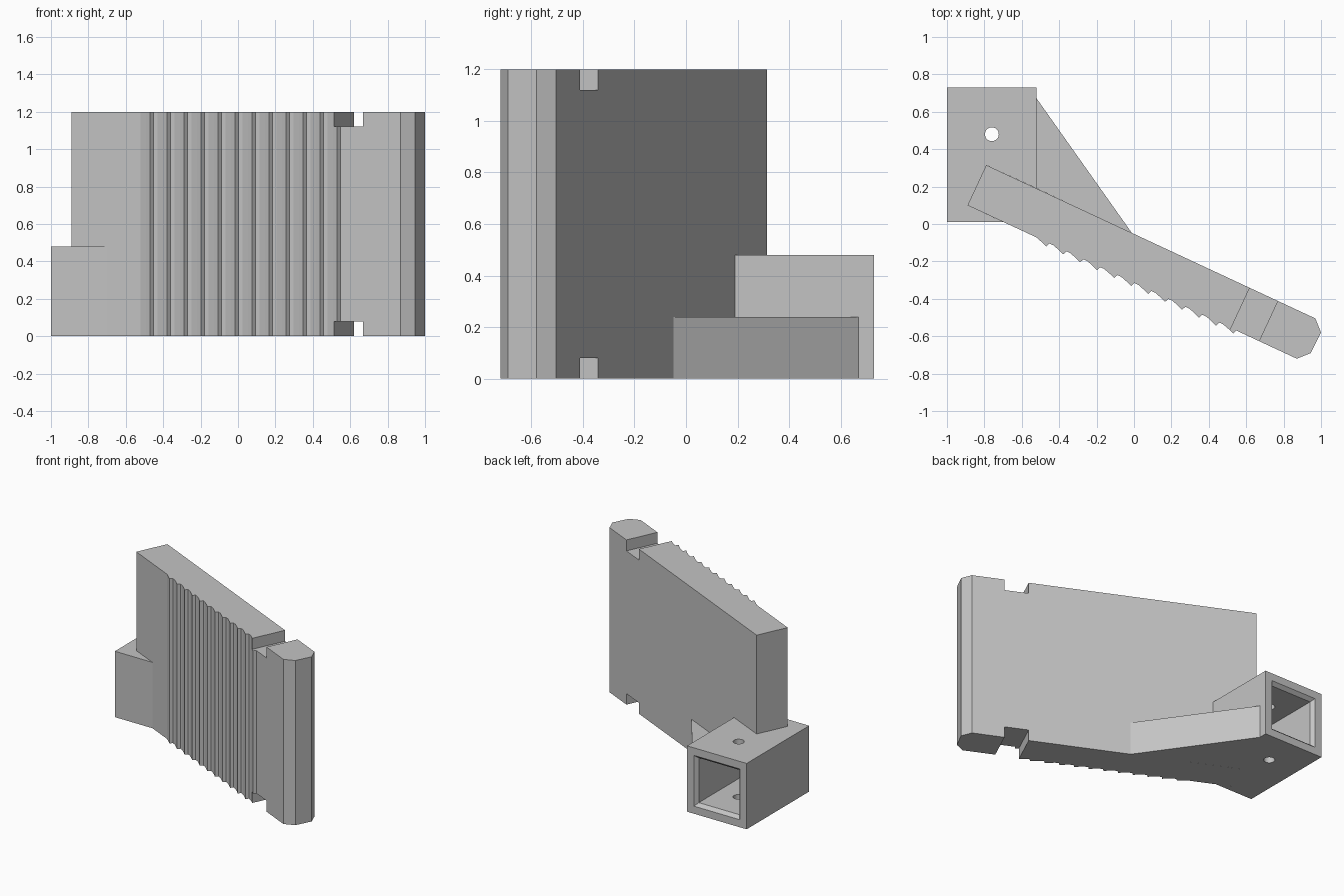
import bpy, bmesh, math
from mathutils import Vector

if "Cube" in bpy.data.objects:
    bpy.data.objects.remove(bpy.data.objects["Cube"], do_unlink=True)

grey = bpy.data.materials.new("plain_grey")
grey.use_nodes = True
colour = (0.55, 0.55, 0.55, 1)
grey.diffuse_color = colour
grey.node_tree.nodes["Principled BSDF"].inputs["Base Color"].default_value = colour


def loft(name, sections, smooth=False):
    """Closed solid through a list of matching point loops."""
    bm = bmesh.new()
    loops = [[bm.verts.new(p) for p in s] for s in sections]
    n = len(loops[0])
    for a, b in zip(loops, loops[1:]):
        for i in range(n):
            j = (i + 1) % n
            bm.faces.new((a[i], a[j], b[j], b[i])).smooth = smooth
    bm.faces.new(loops[0])
    bm.faces.new(loops[-1])
    bmesh.ops.recalc_face_normals(bm, faces=bm.faces)
    mesh = bpy.data.meshes.new(name)
    bm.to_mesh(mesh)
    bm.free()
    mesh.materials.append(grey)
    ob = bpy.data.objects.new(name, mesh)
    bpy.context.collection.objects.link(ob)
    return ob


def prism(name, outline, z0, z1, smooth=False):
    return loft(name, [[(x, y, z) for x, y in outline] for z in (z0, z1)], smooth)


def cut(ob, cutters):
    """Subtract the cutters and bake the result."""
    for c in cutters:
        mod = ob.modifiers.new(c.name, 'BOOLEAN')
        mod.operation = 'DIFFERENCE'
        mod.solver = 'EXACT'
        mod.object = c
    bpy.context.view_layer.update()
    baked = bpy.data.meshes.new_from_object(
        ob.evaluated_get(bpy.context.evaluated_depsgraph_get()))
    ob.modifiers.clear()
    ob.data = baked


# Blade frame: u runs along the front face, v points out of it
corner = Vector((-0.89, 0.10))
along = Vector((0.906, -0.422))
out = Vector((-0.422, -0.906))


def uv(u, v):
    return tuple(corner + along * u + out * v)


back_end = (-0.79, 0.315)
height = 1.2

# Blade: slanted slab with a row of saw teeth on the front and a chamfered tip
outline = [uv(0, 0)]
for i in range(12):
    u = 0.474 + i * 0.1003
    outline += [uv(u - 0.068, 0), uv(u - 0.03, 0.011), uv(u, 0.022), uv(u + 0.009, 0)]
outline += [(0.87, -0.72), (0.945, -0.69), (1.0, -0.58), (0.97, -0.505), back_end]
blade = prism("toothed_blade", outline, 0, height)

# Socket block: wraps the lower end of the blade
socket = prism("socket_block", [(-1, 0.01), (-0.697, 0.01), uv(0, 0), back_end,
                                (-0.52, 0.19), (-0.52, 0.73), (-1, 0.73)], 0, 0.48)

# Brace: low triangular web between socket and blade
prism("brace_web", [(-0.52, 0.19), (-0.01, -0.05), (-0.52, 0.67)], 0, 0.24)

# Notches across the top and bottom edges of the blade
slot = [uv(1.555, 0.1), uv(1.72, 0.1), uv(1.72, -0.4), uv(1.555, -0.4)]
notches = [prism("notch_cutter", slot, a, b) for a, b in ((-0.1, 0.08), (1.12, 1.3))]

# Square pocket with a chamfered mouth in the back of the socket
pocket = loft("pocket_cutter", [
    [(-0.76 + sx * h, y, 0.24 + sz * h) for sx, sz in ((-1, -1), (1, -1), (1, 1), (-1, 1))]
    for y, h in ((0.755, 0.207), (0.705, 0.163), (0.2, 0.163))])

# Bolt hole through the top and bottom socket walls
ring = [(-0.76 + 0.037 * math.cos(a), 0.48 + 0.037 * math.sin(a))
        for a in (math.tau * i / 32 for i in range(32))]
bolt = prism("bolt_hole_cutter", ring, -0.1, 0.6, smooth=True)

cut(blade, notches + [pocket])
cut(socket, [pocket, bolt])
for helper in notches + [pocket, bolt]:
    bpy.data.objects.remove(helper, do_unlink=True)
